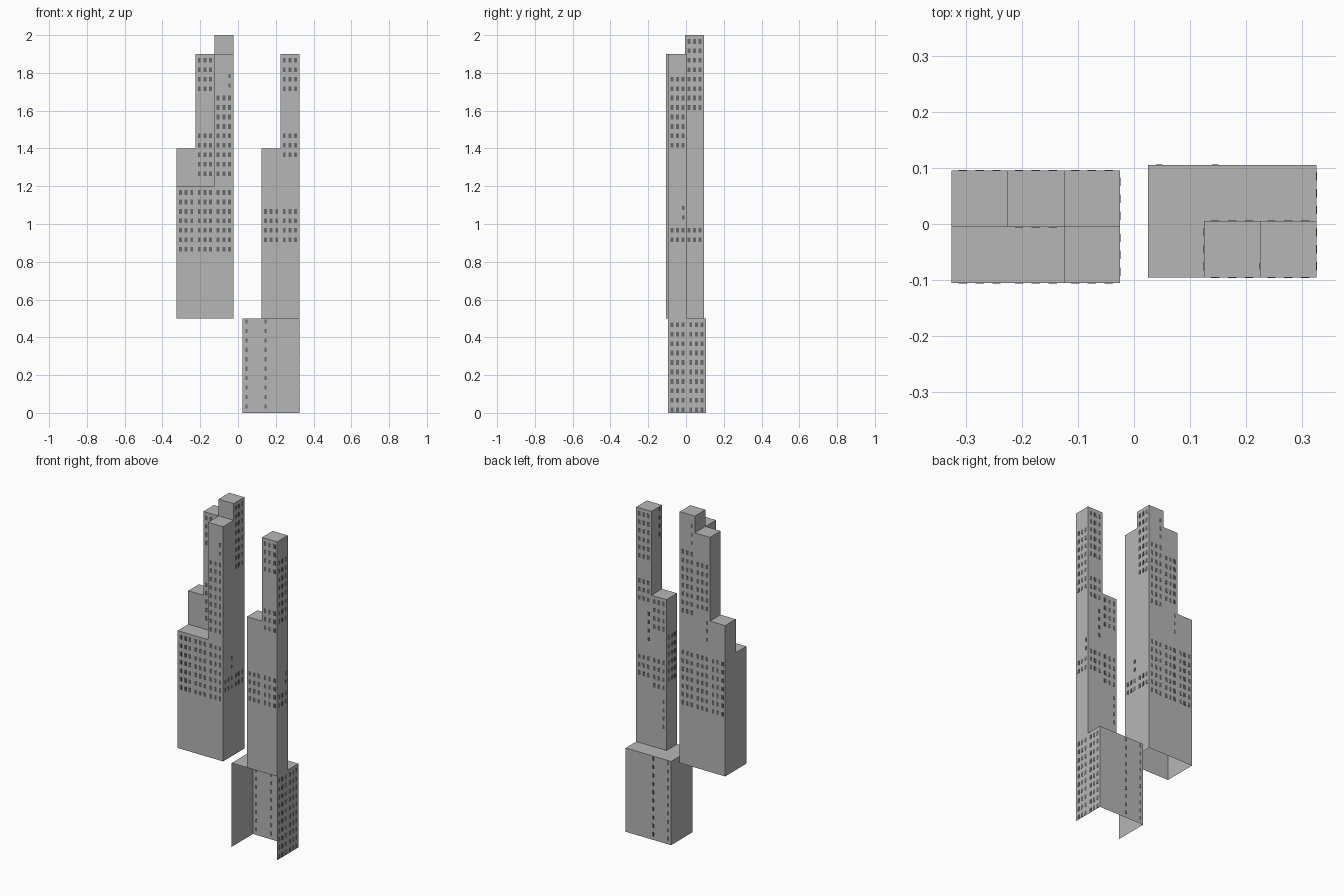
import bpy, bmesh
from mathutils import Vector

if "Cube" in bpy.data.objects:
    bpy.data.objects.remove(bpy.data.objects["Cube"])


def material(name, v):
    m = bpy.data.materials.new(name)
    m.diffuse_color = (v, v, v, 1)
    m.use_nodes = True
    m.node_tree.nodes["Principled BSDF"].inputs["Base Color"].default_value = m.diffuse_color
    return m


WALL = material("concrete grey", 0.47)
GLASS = material("window dark grey", 0.14)
S = 0.1          # bay size
FLOOR = 0.05     # storey height


def make_object(name, bm, mat):
    mesh = bpy.data.meshes.new(name)
    bm.to_mesh(mesh)
    bm.free()
    mesh.materials.append(mat)
    ob = bpy.data.objects.new(name, mesh)
    bpy.context.collection.objects.link(ob)


def tower(name, x0, y0, heights, bottom, front_bottom):
    """Stepped open-bottomed shell; heights[row][col], row 0 is the front."""
    bm = bmesh.new()

    def quad(pts):
        bm.faces.new([bm.verts.new(p) for p in pts])

    for r, row in enumerate(heights):
        for c, h in enumerate(row):
            x, y = x0 + c * S, y0 + r * S
            p = [(x, y), (x + S, y), (x + S, y + S), (x, y + S)]
            quad([(*q, h) for q in p])
            # walls only where the neighbour is lower
            for i, (dc, dr) in enumerate([(0, -1), (1, 0), (0, 1), (-1, 0)]):
                rr, cc = r + dr, c + dc
                if 0 <= rr < len(heights) and 0 <= cc < len(row):
                    low = heights[rr][cc]
                else:
                    low = front_bottom if i == 0 else bottom
                if low < h - 1e-6:
                    a, b = p[i], p[(i + 1) % 4]
                    quad([(*a, low), (*b, low), (*b, h), (*a, h)])
    bmesh.ops.remove_doubles(bm, verts=bm.verts, dist=1e-5)
    make_object(name, bm, WALL)


FULL = (0.02, 0.05, 0.08)


def windows(name, spec):
    """spec rows: wall axis, wall position, bay starts, first floor, last floor, column offsets"""
    bm = bmesh.new()
    for axis, pos, bays, k0, k1, cols in spec:
        single = len(cols) == 1
        w, h, dz = (0.012, 0.022, 0.034) if single else (0.015, 0.025, 0.0165)
        for bay in bays:
            for k in range(k0, k1 + 1):
                for off in cols:
                    u, z = bay + off, k * FLOOR + dz
                    centre = Vector((u, pos, z) if axis == 'y' else (pos, u, z))
                    size = Vector((w, 0.002, h) if axis == 'y' else (0.002, w, h))
                    vs = bmesh.ops.create_cube(bm, size=1)['verts']
                    for v in vs:
                        v.co = Vector(a * b for a, b in zip(v.co, size)) + centre
    make_object(name, bm, GLASS)


# Left tower shell, floating above the ground
LX, LY = -0.325, -0.105
tower("left_tower", LX, LY, [[1.2, 1.2, 1.9], [1.4, 1.9, 2.0]], 0.5, 0.5)

# Right tower shell, podium open at the front
RX, RY = 0.025, -0.095
tower("right_tower", RX, RY, [[0.5, 1.4, 1.9], [0.5, 0.5, 0.5]], 0.0, 0.5)

L = [LX + i * S for i in range(4)]
R = [RX + i * S for i in range(4)]
LOW, HIGH = (0.02,), (0.08,)

windows("left_tower_windows", [
    # front
    ('y', LY, L[:3], 17, 23, FULL),
    ('y', LY, [L[2]], 25, 33, FULL),
    ('y', LY, [L[2]], 34, 35, HIGH),
    ('y', LY + S, [L[1]], 25, 29, FULL),
    ('y', LY + S, [L[1]], 34, 37, FULL),
    # right side
    ('x', L[3], [LY, LY + S], 18, 19, FULL),
    ('x', L[3], [LY], 20, 21, HIGH),
    ('x', L[3], [LY + S], 32, 39, FULL),
    # back
    ('y', LY + 2 * S, L[:3], 17, 23, FULL),
    ('y', LY + 2 * S, [L[2]], 28, 35, FULL),
    ('y', LY + 2 * S, [L[2]], 36, 38, LOW),
    ('y', LY + 2 * S, [L[1]], 29, 34, FULL),
    ('y', LY + 2 * S, [L[1]], 25, 27, LOW),
])

windows("right_tower_windows", [
    # front
    ('y', RY, [R[2]], 34, 37, FULL),
    ('y', RY, [R[2]], 27, 29, FULL),
    ('y', RY, R[1:3], 18, 21, FULL),
    # right side
    ('x', R[3], [RY], 28, 35, FULL),
    ('x', R[3], [RY], 18, 19, FULL),
    ('x', R[3], [RY], 20, 21, HIGH),
    # back
    ('y', RY + S, [R[2]], 32, 37, FULL),
    ('y', RY + S, [R[2]], 27, 29, FULL),
    ('y', RY + S, [R[2]], 22, 25, LOW),
    ('y', RY + S, [R[2]], 18, 20, FULL),
    ('y', RY + S, [R[1]], 24, 27, FULL),
    ('y', RY + S, [R[1]], 17, 20, FULL),
    ('y', RY + S, [R[1]], 12, 15, LOW),
    # left side
    ('x', R[1], [RY], 18, 23, FULL),
    ('x', R[2], [RY], 34, 37, LOW),
])

windows("podium_windows", [
    ('x', R[3], [RY, RY + S], 0, 9, FULL),
    ('y', RY + 2 * S, R[:2], 0, 9, LOW),
])
